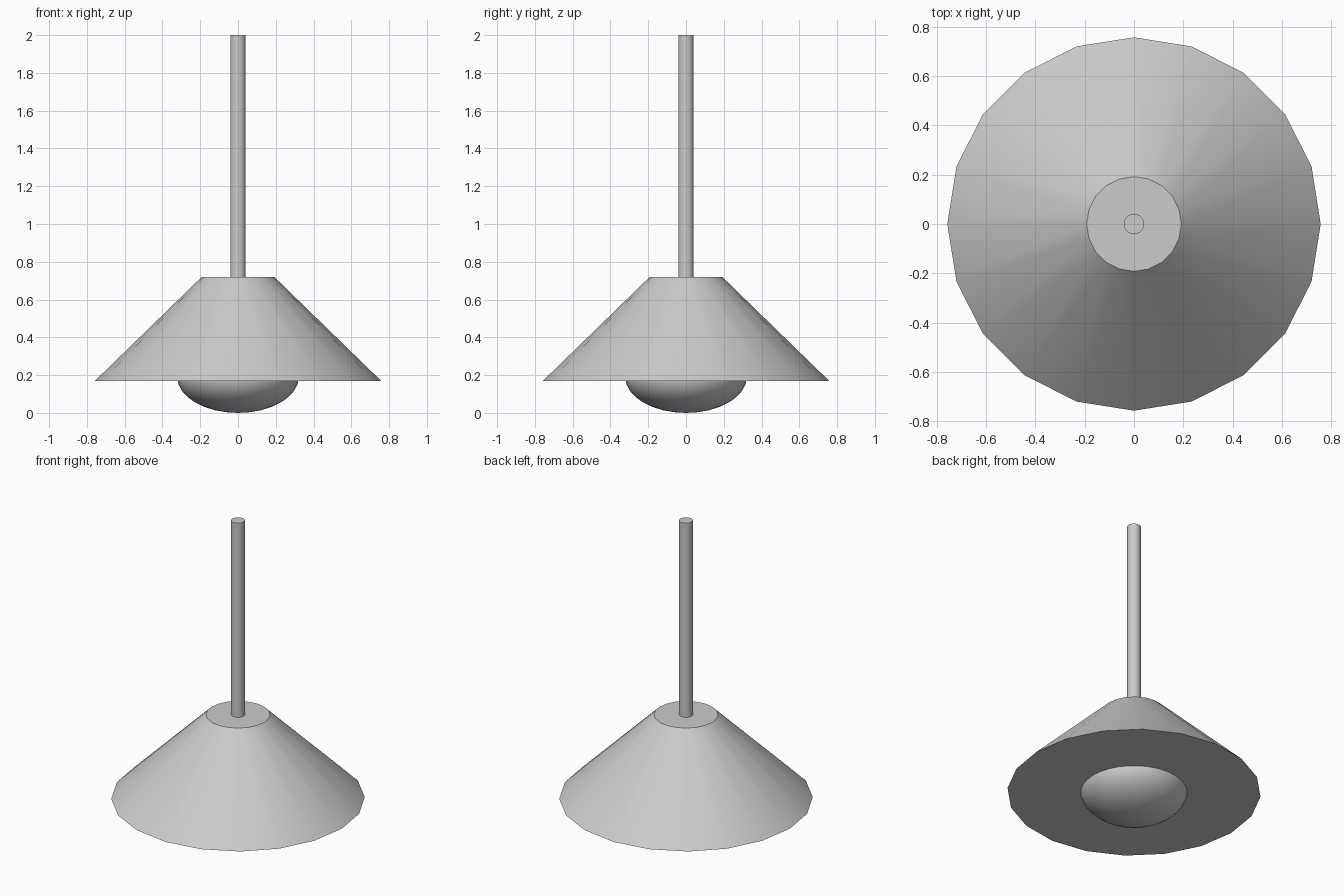
import bpy
from math import radians

if "Cube" in bpy.data.objects:
    bpy.data.objects.remove(bpy.data.objects["Cube"])


def finish(name, angle=40):
    obj = bpy.context.object
    obj.name = name
    bpy.ops.object.shade_smooth_by_angle(angle=radians(angle))
    return obj


# Closed conical shade, 20 sides
bpy.ops.mesh.primitive_cone_add(vertices=20, radius1=0.757, radius2=0.192, depth=0.55,
                                location=(0, 0, 0.445))
finish("lamp_shade")

# Hanging rod
bpy.ops.mesh.primitive_cylinder_add(vertices=20, radius=0.041, depth=1.28, location=(0, 0, 1.36))
finish("hanging_rod")

# Flattened bulb half sunk into the shade
bpy.ops.mesh.primitive_uv_sphere_add(segments=32, ring_count=16, radius=0.322,
                                     location=(0, 0, 0.19))
bpy.context.object.scale.z = 0.19 / 0.322
bpy.ops.object.transform_apply(location=False, rotation=False, scale=True)
finish("bulb")
